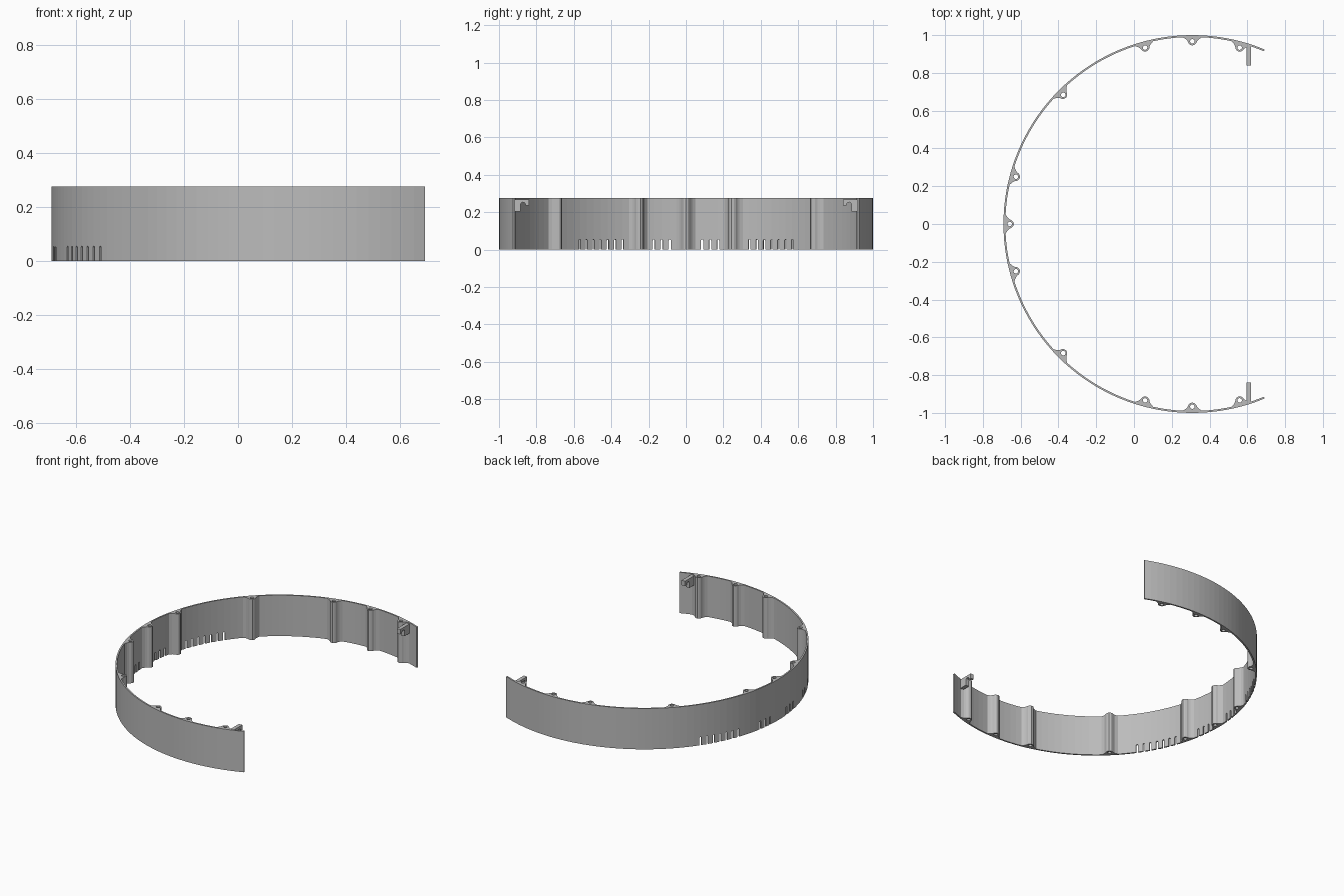
import bpy, bmesh, math
from mathutils import Matrix, Vector

cube = bpy.data.objects.get("Cube")
if cube:
    bpy.data.objects.remove(cube, do_unlink=True)

CX, RADIUS, THICK, HEIGHT = 0.309, 1.0, 0.01, 0.275

grey = bpy.data.materials.new("plain_grey")
grey.use_nodes = True
grey.diffuse_color = (0.5, 0.5, 0.5, 1)
grey.node_tree.nodes["Principled BSDF"].inputs["Base Color"].default_value = (0.5, 0.5, 0.5, 1)


def add_prism(bm, points, depth, matrix=Matrix()):
    """Extrude a 2D outline along local z and place it with a matrix."""
    base = bm.faces.new([bm.verts.new((x, y, 0)) for x, y in points])
    top = bmesh.ops.extrude_face_region(bm, geom=[base])["geom"]
    verts = [g for g in top if isinstance(g, bmesh.types.BMVert)]
    bmesh.ops.translate(bm, verts=verts, vec=(0, 0, depth))
    for v in set(verts) | set(base.verts):
        v.co = matrix @ v.co


def make_object(name, bm):
    bmesh.ops.recalc_face_normals(bm, faces=bm.faces)
    mesh = bpy.data.meshes.new(name)
    bm.to_mesh(mesh)
    bm.free()
    mesh.materials.append(grey)
    obj = bpy.data.objects.new(name, mesh)
    bpy.context.collection.objects.link(obj)
    return obj


def cut(obj, cutter):
    """Subtract the cutter, keep the result as plain mesh, drop the cutter."""
    mod = obj.modifiers.new("cut", "BOOLEAN")
    mod.operation, mod.solver, mod.object = "DIFFERENCE", "EXACT", cutter
    bpy.context.view_layer.update()
    evaluated = obj.evaluated_get(bpy.context.evaluated_depsgraph_get())
    result = bpy.data.meshes.new_from_object(evaluated)
    obj.modifiers.clear()
    obj.data = result
    bpy.data.objects.remove(cutter, do_unlink=True)


def arc(radius, start, end, count):
    angles = [math.radians(start + (end - start) * i / count) for i in range(count + 1)]
    return [(radius * math.cos(a), radius * math.sin(a)) for a in angles]


# Open ring wall
bm = bmesh.new()
outline = arc(RADIUS, 67.5, 292.5, 90) + arc(RADIUS - THICK, 292.5, 67.5, 90)
add_prism(bm, outline, HEIGHT, Matrix.Translation((CX, 0, 0)))
wall = make_object("ring_wall", bm)

# Round-topped vent slots along the lower edge
bm = bmesh.new()
half = 0.006
slot = [(-half, -0.02), (half, -0.02)] + [(x, y + 0.049) for x, y in arc(half, 0, 180, 6)]
stand_up = Matrix(((0, 0, 1, 0.95), (1, 0, 0, 0), (0, 1, 0, 0), (0, 0, 0, 1)))
steps = [5 + 2.5 * i for i in range(3)] + [20 + 2.5 * i for i in range(7)]
for step in steps:
    for side in (-1, 1):
        turn = Matrix.Rotation(math.radians(180 + side * step), 4, "Z")
        add_prism(bm, slot, 0.1, Matrix.Translation((CX, 0, 0)) @ turn @ stand_up)
cut(wall, make_object("slot_cutter", bm))

# Flared screw boss with a through hole, repeated around the inside
flank = [(0.993, 0.058), (0.987, 0.048), (0.978, 0.034), (0.968, 0.025),
         (0.957, 0.020), (0.949, 0.012)]
profile = flank + [(0.945, 0)] + [(r, -t) for r, t in reversed(flank)]
bm = bmesh.new()
add_prism(bm, profile, HEIGHT)
boss = make_object("screw_boss", bm)
bm = bmesh.new()
add_prism(bm, arc(0.012, 0, 337.5, 15), HEIGHT + 0.1, Matrix.Translation((0.967, 0, -0.05)))
cut(boss, make_object("hole_cutter", bm))

angles = [75, 90, 105, 135, 165, 180, 195, 225, 255, 270, 285]
for i, angle in enumerate(angles):
    obj = boss if i == 0 else bpy.data.objects.new("screw_boss", boss.data)
    if i:
        bpy.context.collection.objects.link(obj)
    obj.location.x = CX
    obj.rotation_euler.z = math.radians(angle)

# Hooked clip plates near both ends
hook = [(0.947, 0.205), (0.886, 0.205), (0.886, 0.24), (0.881, 0.25), (0.872, 0.254),
        (0.863, 0.25), (0.858, 0.24), (0.858, 0.235), (0.84, 0.235), (0.84, 0.268),
        (0.947, 0.268)]
for name, side in (("left_end_clip", 1), ("right_end_clip", -1)):
    bm = bmesh.new()
    place = Matrix(((0, 0, 1, 0.595), (side, 0, 0, 0), (0, 1, 0, 0), (0, 0, 0, 1)))
    add_prism(bm, hook, 0.025, place)
    make_object(name, bm)
